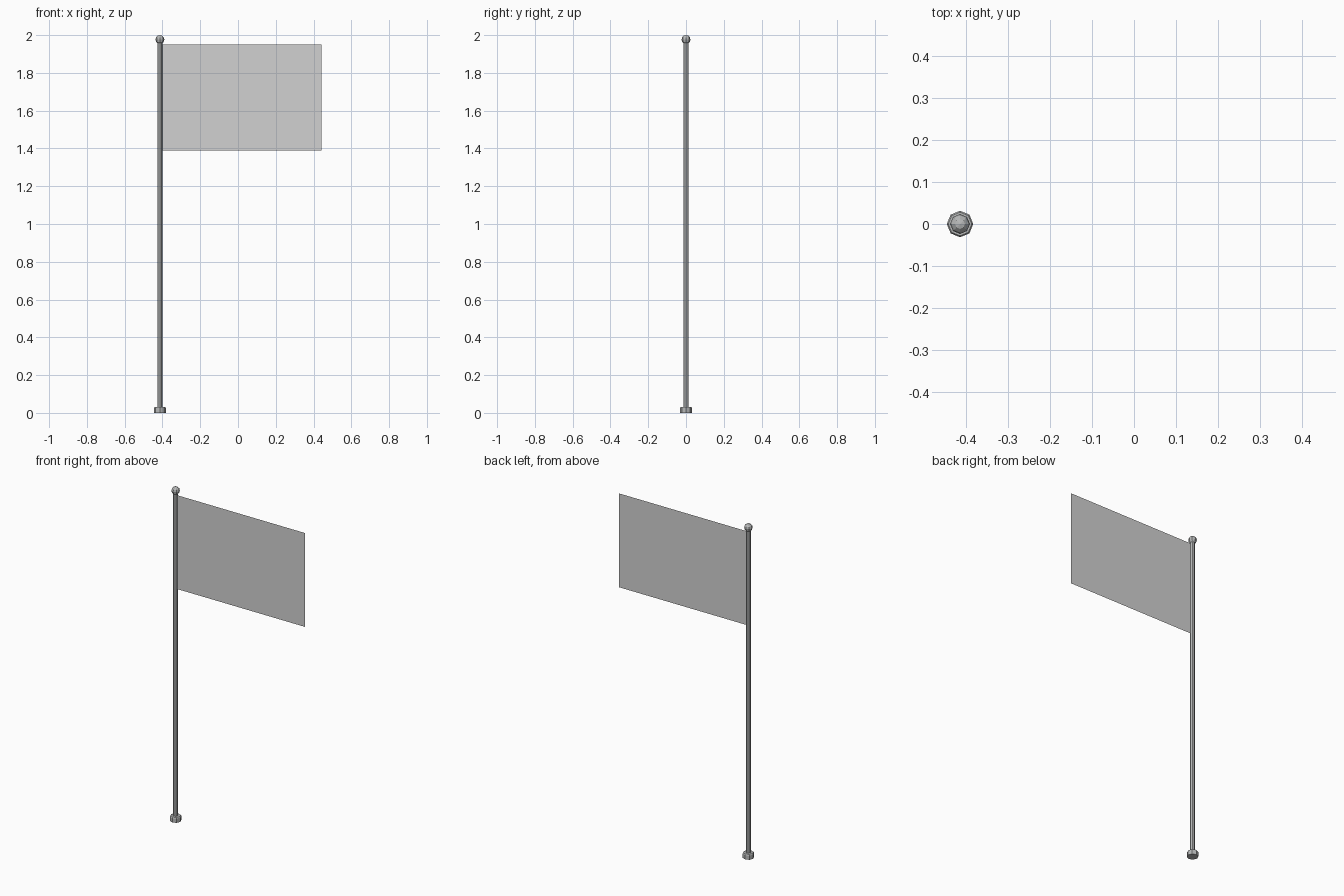
import bpy, bmesh

if "Cube" in bpy.data.objects:
    bpy.data.objects.remove(bpy.data.objects["Cube"])

POLE_X = -0.4135


def material(name, rgb):
    m = bpy.data.materials.new(name)
    m.diffuse_color = (*rgb, 1.0)
    m.use_nodes = True
    m.node_tree.nodes["Principled BSDF"].inputs["Base Color"].default_value = m.diffuse_color
    return m


metal = material("grey metal", (0.475, 0.485, 0.485))
cloth = material("light grey cloth", (0.64, 0.64, 0.64))


def lathe(name, profile, sides=8):
    """Flat-shaded stack of rings from (radius, height) pairs, capped at both ends."""
    bpy.ops.mesh.primitive_circle_add(vertices=sides, radius=1)
    obj = bpy.context.object
    obj.name = name
    bm = bmesh.new()
    bm.from_mesh(obj.data)
    unit = [(v.co.x, v.co.y) for v in bm.verts]
    bm.clear()
    rings = [[bm.verts.new((x * r, y * r, z)) for x, y in unit] for r, z in profile]
    for a, b in zip(rings, rings[1:]):
        for i in range(sides):
            j = (i + 1) % sides
            bm.faces.new((a[i], a[j], b[j], b[i]))
    bm.faces.new(rings[0])
    bm.faces.new(rings[-1])
    bmesh.ops.recalc_face_normals(bm, faces=bm.faces)
    bm.to_mesh(obj.data)
    bm.free()
    obj.location.x = POLE_X
    obj.data.materials.append(metal)
    return obj


# foot with a small chamfer, and the tall pole
lathe("base", [(0.0315, 0.0), (0.0315, 0.026), (0.028, 0.031)])
lathe("pole", [(0.0135, 0.03), (0.0135, 1.965)])

# ball on top
bpy.ops.mesh.primitive_uv_sphere_add(segments=8, ring_count=6, radius=0.0235,
                                     location=(POLE_X, 0, 1.9765))
ball = bpy.context.object
ball.name = "finial_ball"
ball.data.materials.append(metal)

# flat flag sheet
x0, x1, z0, z1 = -0.403, 0.443, 1.389, 1.951
mesh = bpy.data.meshes.new("flag")
mesh.from_pydata([(x0, 0, z0), (x1, 0, z0), (x1, 0, z1), (x0, 0, z1)], [], [(0, 1, 2, 3)])
mesh.materials.append(cloth)
flag = bpy.data.objects.new("flag", mesh)
bpy.context.collection.objects.link(flag)
